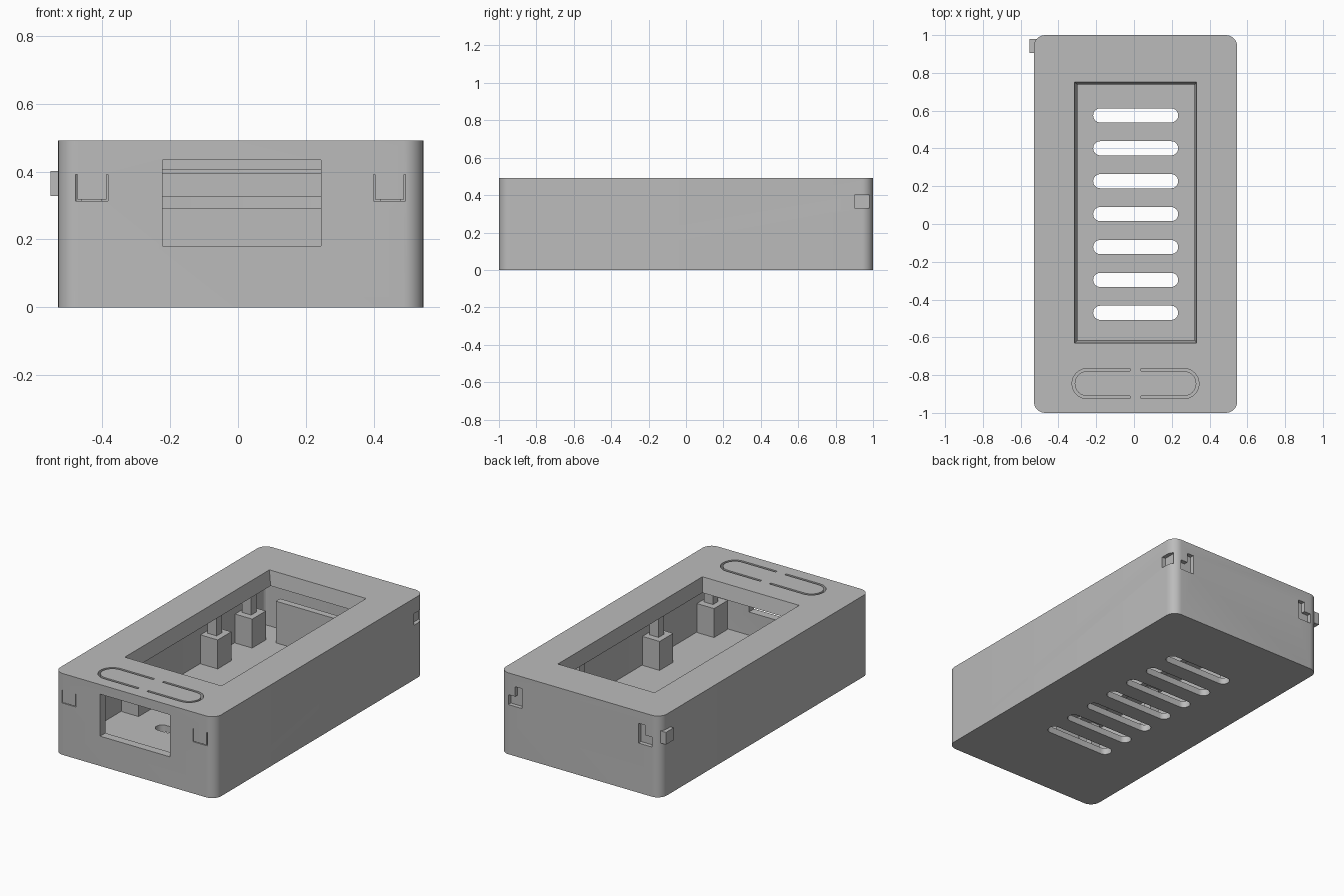
import bpy, bmesh, math

if "Cube" in bpy.data.objects:
    bpy.data.objects.remove(bpy.data.objects["Cube"])

grey = bpy.data.materials.new("plain grey")
grey.diffuse_color = (0.5, 0.5, 0.5, 1)
grey.use_nodes = True
grey.node_tree.nodes["Principled BSDF"].inputs["Base Color"].default_value = grey.diffuse_color
CX = 0.008          # centre of the case across x


def finish(name, bm):
    bmesh.ops.recalc_face_normals(bm, faces=bm.faces)
    me = bpy.data.meshes.new(name)
    bm.to_mesh(me)
    bm.free()
    me.materials.append(grey)
    ob = bpy.data.objects.new(name, me)
    bpy.context.collection.objects.link(ob)
    return ob


def prism(name, low, high, z0, z1):
    """Closed solid between two matching outlines."""
    bm = bmesh.new()
    a = [bm.verts.new((x, y, z0)) for x, y in low]
    b = [bm.verts.new((x, y, z1)) for x, y in high]
    bm.faces.new(a[::-1])
    bm.faces.new(b)
    n = len(a)
    for i in range(n):
        j = (i + 1) % n
        bm.faces.new((a[i], a[j], b[j], b[i]))
    return finish(name, bm)


def rounded(x0, x1, y0, y1, r, seg=8):
    pts = []
    for k, (cx, cy) in enumerate([(x1 - r, y1 - r), (x0 + r, y1 - r),
                                  (x0 + r, y0 + r), (x1 - r, y0 + r)]):
        for i in range(seg + 1):
            t = math.pi / 2 * (k + i / seg)
            pts.append((cx + r * math.cos(t), cy + r * math.sin(t)))
    return pts


def rect(x0, x1, y0, y1):
    return [(x0, y0), (x1, y0), (x1, y1), (x0, y1)]


def box(name, x0, x1, y0, y1, z0, z1):
    o = rect(x0, x1, y0, y1)
    return prism(name, o, o, z0, z1)


def boolean(ob, tool, op='DIFFERENCE'):
    m = ob.modifiers.new("cut", 'BOOLEAN')
    m.operation, m.object, m.solver = op, tool, 'EXACT'
    bpy.context.view_layer.objects.active = ob
    bpy.ops.object.modifier_apply(modifier=m.name)
    bpy.data.objects.remove(tool)


# hollow case with rounded vertical corners
outer = rounded(-0.53, 0.546, -1, 1, 0.06)
case = prism("case", outer, outer, 0, 0.492)
inner = rounded(-0.485, 0.501, -0.95, 0.95, 0.02, 3)
boolean(case, prism("cavity", inner, inner, 0.04, 0.445))

# rim hanging under the lid around the window
boolean(case, box("rim", -0.335, 0.35, -0.65, 0.77, 0.405, 0.46), 'UNION')

# tapered lid window
boolean(case, prism("lid_window", rect(-0.295, 0.318, -0.61, 0.735),
                    rect(-0.316, 0.332, -0.631, 0.751), 0.39, 0.494))

# front opening
boolean(case, box("front_opening", -0.222, 0.244, -1.1, -0.9, 0.18, 0.434))

# vent slots in the floor
for i in range(7):
    y = 0.575 - 0.1742 * i
    o = rounded(-0.216, 0.234, y - 0.0375, y + 0.0375, 0.0374)
    boolean(case, prism("vent", o, o, -0.1, 0.1))

# split oval grooves in the lid
for s in (-1, 1):
    pts = []
    for r, order in ((0.08, 1), (0.066, -1)):
        arc = [(0.256 + r * math.cos(t), -0.845 + r * math.sin(t))
               for t in [math.pi * (i / 16 - 0.5) for i in range(17)]]
        run = [(0.03, -0.845 - r)] + arc + [(0.03, -0.845 + r)]
        pts += run[::order]
    pts = [(CX + s * x, y) for x, y in pts]
    boolean(case, prism("groove", pts, pts, 0.43, 0.51))

for s in (-1, 1):
    def span(a, b):
        return sorted((CX + s * a, CX + s * b))

    # thin U-shaped clip slits in the front
    for a, b, z0, z1 in ((0.391, 0.396, 0.313, 0.392), (0.481, 0.486, 0.313, 0.392),
                         (0.391, 0.486, 0.313, 0.317)):
        boolean(case, box("slit", *span(a, b), -1.1, -0.93, z0, z1))
    # stepped notches in the back
    for a, b, z0, z1 in ((0.39, 0.48, 0.30, 0.36), (0.39, 0.435, 0.35, 0.42)):
        boolean(case, box("notch", *span(a, b), 0.975, 1.1, z0, z1))

# latch pocket on the right
boolean(case, box("latch_pocket", 0.522, 0.6, 0.9, 0.98, 0.33, 0.4))

# latch tab on the left
box("latch_tab", -0.552, -0.50, 0.905, 0.98, 0.328, 0.402)

# support posts with thin upper pillars along both side walls
for s, side in ((-1, "left"), (1, "right")):
    for n, y in enumerate((-0.88, -0.36, 0.395, 0.725)):
        xs = sorted((CX + s * 0.49, CX + s * 0.375))
        box(f"{side}_post_{n}", *xs, y - 0.065, y + 0.065, 0.035, 0.215)
        xs = sorted((CX + s * 0.47, CX + s * 0.41))
        box(f"{side}_pillar_{n}", *xs, y - 0.025, y + 0.025, 0.21, 0.45)

# inner partition and ledge at the back
box("partition", -0.3, 0.316, 0.79, 0.83, 0.035, 0.292)
box("back_ledge", -0.3, 0.316, 0.92, 0.955, 0.327, 0.395)

# smooth rounded corners, crisp edges
bpy.ops.object.select_all(action='DESELECT')
case.select_set(True)
bpy.context.view_layer.objects.active = case
bpy.ops.object.shade_smooth_by_angle(angle=math.radians(30))
